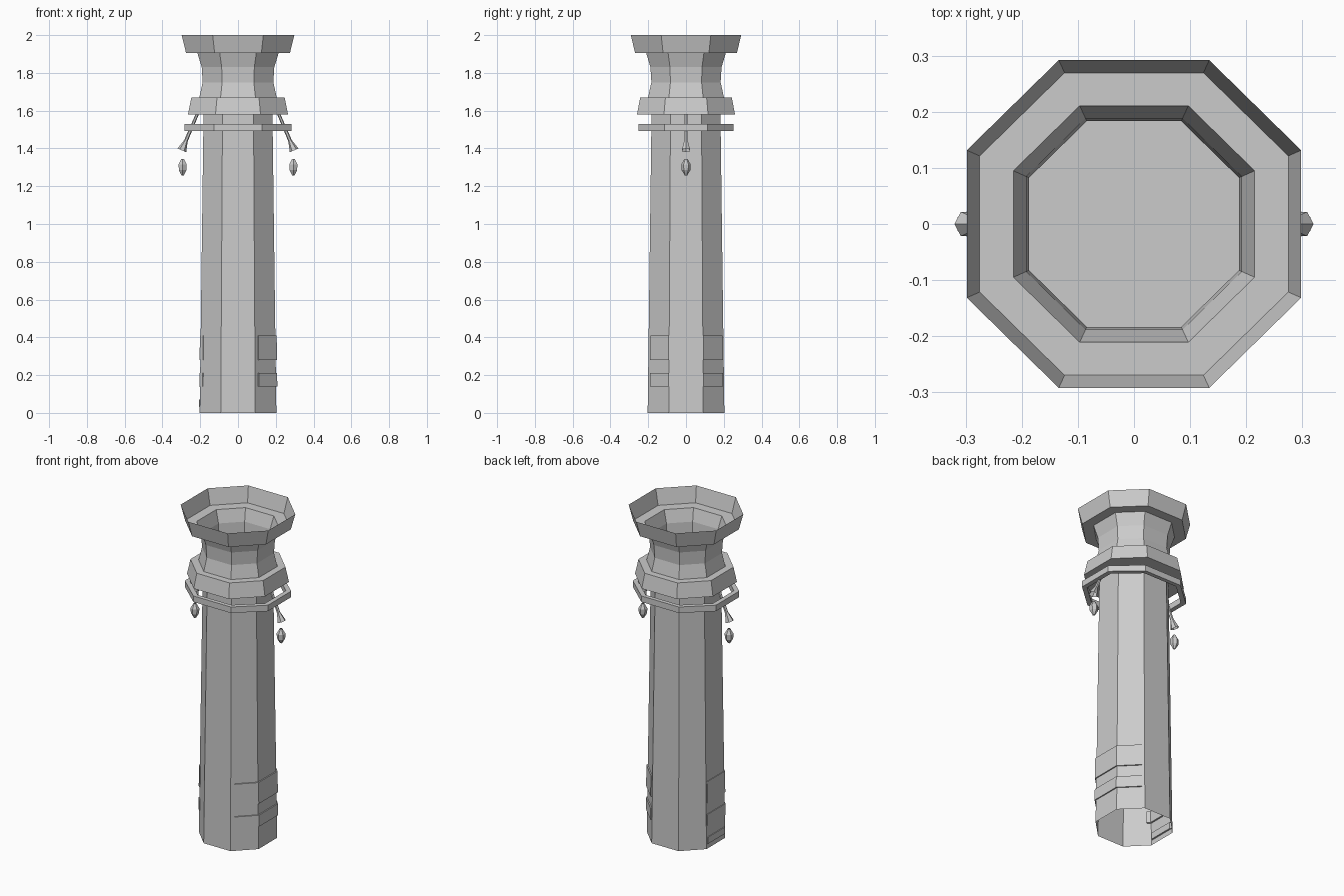
import bpy, bmesh
from mathutils import Vector

cube = bpy.data.objects.get("Cube")
if cube:
    bpy.data.objects.remove(cube, do_unlink=True)

stone = bpy.data.materials.new("grey_stone")
stone.use_nodes = True
GREY = (0.6, 0.6, 0.6, 1)
stone.diffuse_color = GREY
stone.node_tree.nodes["Principled BSDF"].inputs["Base Color"].default_value = GREY

S = 0.45  # half side of the octagon, relative to its apothem
CORNERS = [(1, -S), (1, S), (S, 1), (-S, 1), (-1, S), (-1, -S), (-S, -1), (S, -1)]


def oct_point(t):
    """Point on the unit octagon; whole t are corners."""
    k, f = int(t), t % 1
    return Vector(CORNERS[k % 8]).lerp(Vector(CORNERS[(k + 1) % 8]), f)


def finish(name, bm, fix=True):
    if fix:
        bmesh.ops.recalc_face_normals(bm, faces=bm.faces)
    mesh = bpy.data.meshes.new(name)
    bm.to_mesh(mesh)
    bm.free()
    mesh.materials.append(stone)
    obj = bpy.data.objects.new(name, mesh)
    bpy.context.collection.objects.link(obj)
    return obj


def octagonal(name, profile, stops=range(8), around=True, closed=False,
              cap_top=False, ratio=1.0):
    """Sweep a profile of (apothem, height) along the octagon."""
    bm = bmesh.new()
    rows = []
    for a, z in profile:
        pts = [oct_point(t) * a for t in stops]
        rows.append([bm.verts.new((p.x, p.y * ratio, z)) for p in pts])
    n = len(rows[0])
    pairs = list(zip(rows, rows[1:])) + ([(rows[-1], rows[0])] if closed else [])
    for low, high in pairs:
        for i in range(n if around else n - 1):
            j = (i + 1) % n
            bm.faces.new((low[i], low[j], high[j], high[i]))
    if cap_top:
        bm.faces.new(rows[-1])
    if closed and not around:
        bm.faces.new([r[0] for r in rows])
        bm.faces.new([r[-1] for r in rows])
    return finish(name, bm, fix=closed)


def shaft_apothem(z):
    return 0.203 - 0.013 * z


# Tapered shaft, open below
octagonal("shaft", [(shaft_apothem(0), 0), (shaft_apothem(1.58), 1.58)], cap_top=True)

# Collar, waisted neck and hollow flared crown
octagonal("collar_neck_and_crown",
          [(0.183, 1.58), (0.265, 1.58), (0.247, 1.67), (0.205, 1.67),
           (0.187, 1.75), (0.192, 1.83), (0.215, 1.905), (0.275, 1.905),
           (0.298, 2.0)], ratio=0.98)

# Loose hoop under the collar
octagonal("hoop", [(0.255, 1.493), (0.283, 1.493), (0.283, 1.53), (0.255, 1.53)],
          closed=True, ratio=0.89)


# Raised bands wrapping parts of the base
def band(name, stops, low, high, proud=0.007):
    a, b = shaft_apothem(low), shaft_apothem(high)
    octagonal(name, [(a - 0.01, low), (a + proud, low), (b + proud, high), (b - 0.01, high)],
              stops, around=False, closed=True)


for label, low, high in (("upper", 0.28, 0.41), ("lower", 0.14, 0.21)):
    band(label + "_left_band", (7.15, 8, 9, 9.9), low, high)
    band(label + "_right_band", (4.05, 5, 5.15), low, high, 0.004)
band("foot_right_band", (4.05, 4.95), 0.03, 0.07, 0.005)


# Tapered solid along a line of (centre, radius) stations
def spindle(name, stations, sides):
    axis = (stations[-1][0] - stations[0][0]).normalized()
    turn = axis.to_track_quat('Z', 'Y')
    bm = bmesh.new()
    for (p, r), (q, s) in zip(stations, stations[1:]):
        rot = turn.to_matrix().to_4x4()
        rot.translation = (p + q) / 2
        bmesh.ops.create_cone(bm, segments=sides, radius1=r, radius2=s,
                              depth=(q - p).length, matrix=rot)
    bmesh.ops.remove_doubles(bm, verts=bm.verts, dist=0.0005)
    return finish(name, bm)


# Hanging rods with bell ends and floating gems
for side, x in (("left", 1), ("right", -1)):
    top = Vector((x * 0.212, 0, 1.59))
    neck = Vector((x * 0.276, 0, 1.44))
    end = Vector((x * 0.297, 0, 1.39))
    spindle(side + "_hanger", [(top, 0.008), (neck, 0.010), (end, 0.025)], 6)
    gem = [(1.258, 0.007), (1.285, 0.023), (1.315, 0.025), (1.345, 0.008)]
    spindle(side + "_gem", [(Vector((x * 0.293, 0, z)), r) for z, r in gem], 6)
